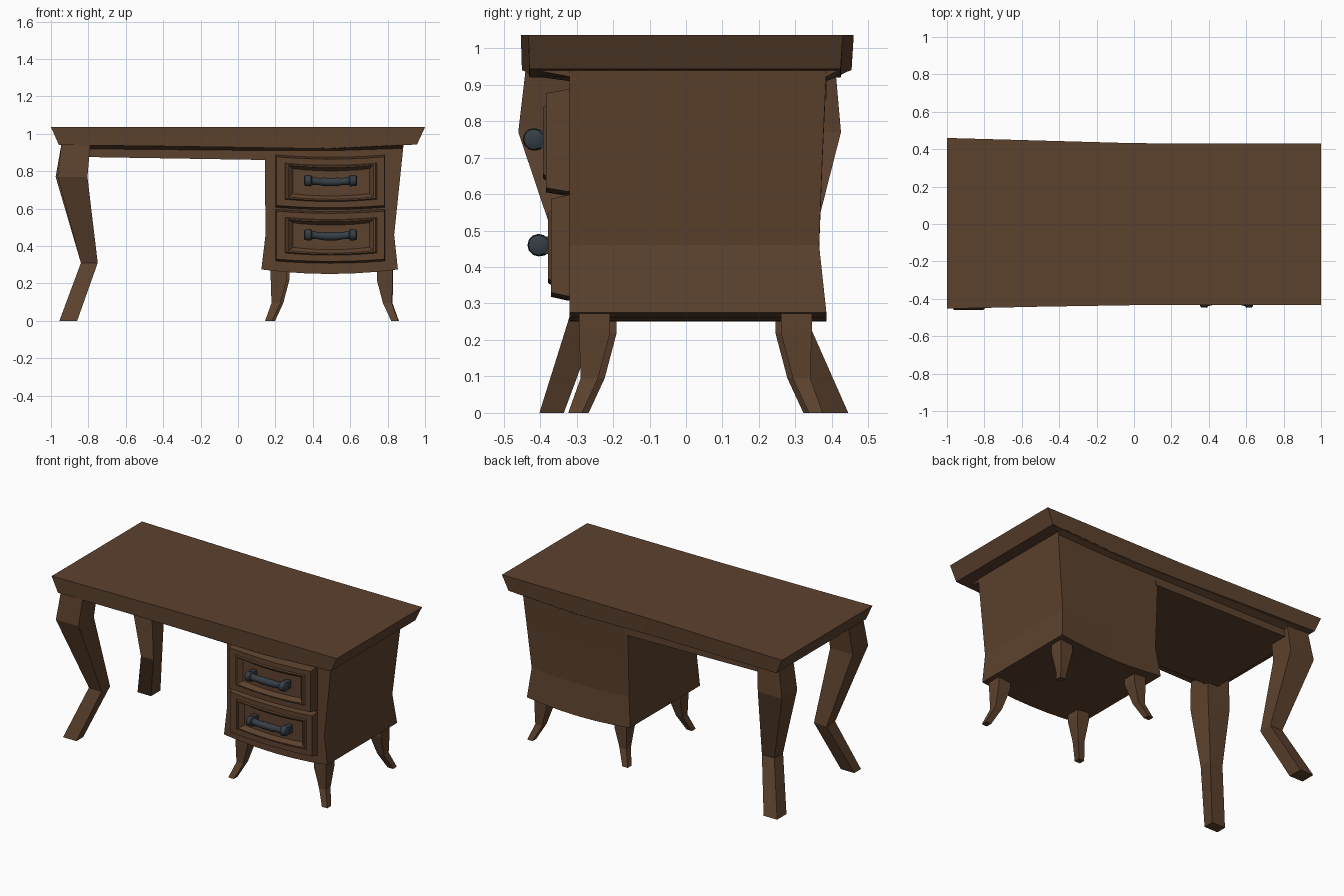
import bpy, bmesh, math
from mathutils import Vector

if "Cube" in bpy.data.objects:
    bpy.data.objects.remove(bpy.data.objects["Cube"])


def material(name, rgb):
    m = bpy.data.materials.new(name)
    m.diffuse_color = (*rgb, 1)
    m.use_nodes = True
    m.node_tree.nodes["Principled BSDF"].inputs["Base Color"].default_value = m.diffuse_color
    return m


WOOD = material("brown wood", (0.108, 0.054, 0.027))
IRON = material("dark slate metal", (0.036, 0.047, 0.058))


def finish(name, bm, mat):
    bmesh.ops.recalc_face_normals(bm, faces=bm.faces)
    me = bpy.data.meshes.new(name)
    bm.to_mesh(me)
    bm.free()
    me.materials.append(mat)
    ob = bpy.data.objects.new(name, me)
    bpy.context.collection.objects.link(ob)
    return ob


def block(name, levels, along_y=False):
    """Closed block lofted through levels; a level is columns of (x, a, b, c):
    a, b are the two sides and c the level height (or the depth, if along_y)."""
    bm = bmesh.new()
    place = (lambda x, s, c: (x, c, s)) if along_y else (lambda x, s, c: (x, s, c))
    rows = []
    for cols in levels:
        a = [bm.verts.new(place(x, p, c)) for x, p, q, c in cols]
        b = [bm.verts.new(place(x, q, c)) for x, p, q, c in cols]
        rows.append((a, b))
    n = len(levels[0])
    for a, b in (rows[0], rows[-1]):
        for i in range(n - 1):
            bm.faces.new((a[i], a[i + 1], b[i + 1], b[i]))
    for lo, hi in zip(rows, rows[1:]):
        r0, r1 = lo[0] + lo[1][::-1], hi[0] + hi[1][::-1]
        for i in range(2 * n):
            j = (i + 1) % (2 * n)
            bm.faces.new((r0[i], r0[j], r1[j], r1[i]))
    return finish(name, bm, WOOD)


def sag(t, depth):
    return depth * (1 - (2 * t - 1) ** 2)


def curved(x0, x1, a, b, c, depth, n=6):
    """A level whose height dips in the middle."""
    return [(x0 + (x1 - x0) * i / n, a, b, c - sag(i / n, depth)) for i in range(n + 1)]


# Table top: flared ends, wider at the left, underside dips above the drawers
top = [(-1, -.453, .46), (-.5, -.442, .446), (0, -.434, .432), (.5, -.432, .43), (1, -.432, .43)]
under = [.94, .935, .928, .92, .943]
block("table_top", [
    [(x, a, b, 1.036) for x, a, b in top],
    [(x * .957, a + .003, b - .006, z) for (x, a, b), z in zip(top, under)]])

# Sloping moulding under the top, and the shallow apron over the knee space
block("top_moulding", [
    [(x, -.43, .425, z + .005) for x, z in ((-.86, .937), (0, .928), (.5, .92), (.88, .938))],
    [(x, -.32, .385, z) for x, z in ((-.86, .92), (0, .912), (.5, .91), (.88, .922))]])
block("apron", [
    [(-.87, -.32, .385, .925), (.16, -.32, .385, .92)],
    [(-.87, -.32, .385, .877), (.16, -.32, .385, .86)]])

# Drawer cabinet with a slight waist and dipped bottom
block("drawer_cabinet", [
    curved(.145, .885, -.32, .385, .94, .015),
    curved(.145, .86, -.32, .374, .70, .015),
    curved(.147, .835, -.32, .365, .46, .015),
    curved(.125, .855, -.32, .385, .275, .024)])


# Drawers: tapered front, framed recessed panel
def drawer(name, z0, z1, y):
    def ring(x0, x1, dz, y):
        return [(x0 + (x1 - x0) * i / 6, z0 + dz - sag(i / 6, .012),
                 z1 - dz - sag(i / 6, .012), y) for i in range(7)]
    block(name, [ring(.2, .787, 0, -.31), ring(.2, .787, 0, -.325), ring(.205, .782, .01, y),
                 ring(.25, .742, .043, y), ring(.257, .735, .048, y - .008),
                 ring(.268, .724, .055, y - .008), ring(.293, .702, .073, y + .018)], True)


drawer("upper_drawer", .607, .887, -.384)
drawer("lower_drawer", .32, .597, -.37)


# Handles: turned bar with thick ends, standing on two posts
def handle(name, y, z):
    bm = bmesh.new()
    half = [(-.142, .02), (-.137, .028), (-.105, .031), (-.099, .022), (-.065, .019), (-.03, .023)]
    prof = half + [(0, .021)] + [(-x, r) for x, r in half[::-1]]
    seg, rings = 12, []
    for x, r in prof:
        bow = max(0, 1 - (x / .1) ** 2) * .008
        ring = []
        for k in range(seg):
            u = 2 * math.pi * k / seg
            ring.append(bm.verts.new((.495 + x, y + bow + r * math.cos(u), z - bow + r * math.sin(u))))
        rings.append(ring)
    for r0, r1 in zip(rings, rings[1:]):
        for k in range(seg):
            j = (k + 1) % seg
            bm.faces.new((r0[k], r0[j], r1[j], r1[k]))
    bm.faces.new(rings[0])
    bm.faces.new(rings[-1])
    for s in (-1, 1):
        res = bmesh.ops.create_cube(bm, size=1)
        for v in res["verts"]:
            v.co = Vector((.495 + s * .12 + v.co.x * .032, y + .03 + v.co.y * .06, z + v.co.z * .048))
    ob = finish(name, bm, IRON)
    bpy.context.view_layer.objects.active = ob
    ob.select_set(True)
    bpy.ops.object.shade_smooth_by_angle(angle=math.radians(40))
    ob.select_set(False)


handle("upper_handle", -.417, .75)
handle("lower_handle", -.404, .46)


# Legs: four-sided, bent, given as (x0, x1, y0, y1, z) from top to foot
def leg(name, rings):
    block(name, [[(x0, y0, y1, z), (x1, y0, y1, z)] for x0, x1, y0, y1, z in rings])


leg("front_left_leg", [(-.945, -.79, -.44, -.29, .94), (-.965, -.805, -.46, -.305, .77),
                       (-.84, -.75, -.305, -.22, .31), (-.955, -.86, -.402, -.335, 0)])
leg("back_left_leg", [(-.945, -.79, .265, .41, .94), (-.975, -.805, .27, .425, .77),
                      (-.84, -.752, .22, .308, .31), (-.955, -.86, .35, .445, 0)])

# Short cabinet legs; sx, sy point outward from the cabinet centre
SHORT = [(-.045, .04, .29), (-.045, .04, .22), (-.012, .036, .095), (.032, .07, 0)]
for name, cx, cy, sx, sy in (("cabinet_leg_front_left", .215, -.235, -1, -1),
                             ("cabinet_leg_front_right", .787, -.253, 1, -1),
                             ("cabinet_leg_back_left", .23, .29, -1, 1),
                             ("cabinet_leg_back_right", .79, .305, 1, 1)):
    rings = []
    for lo, hi, z in SHORT:
        xs = sorted((cx + sx * lo, cx + sx * hi))
        ys = sorted((cy + sy * lo, cy + sy * hi))
        rings.append((*xs, *ys, z))
    leg(name, rings)
